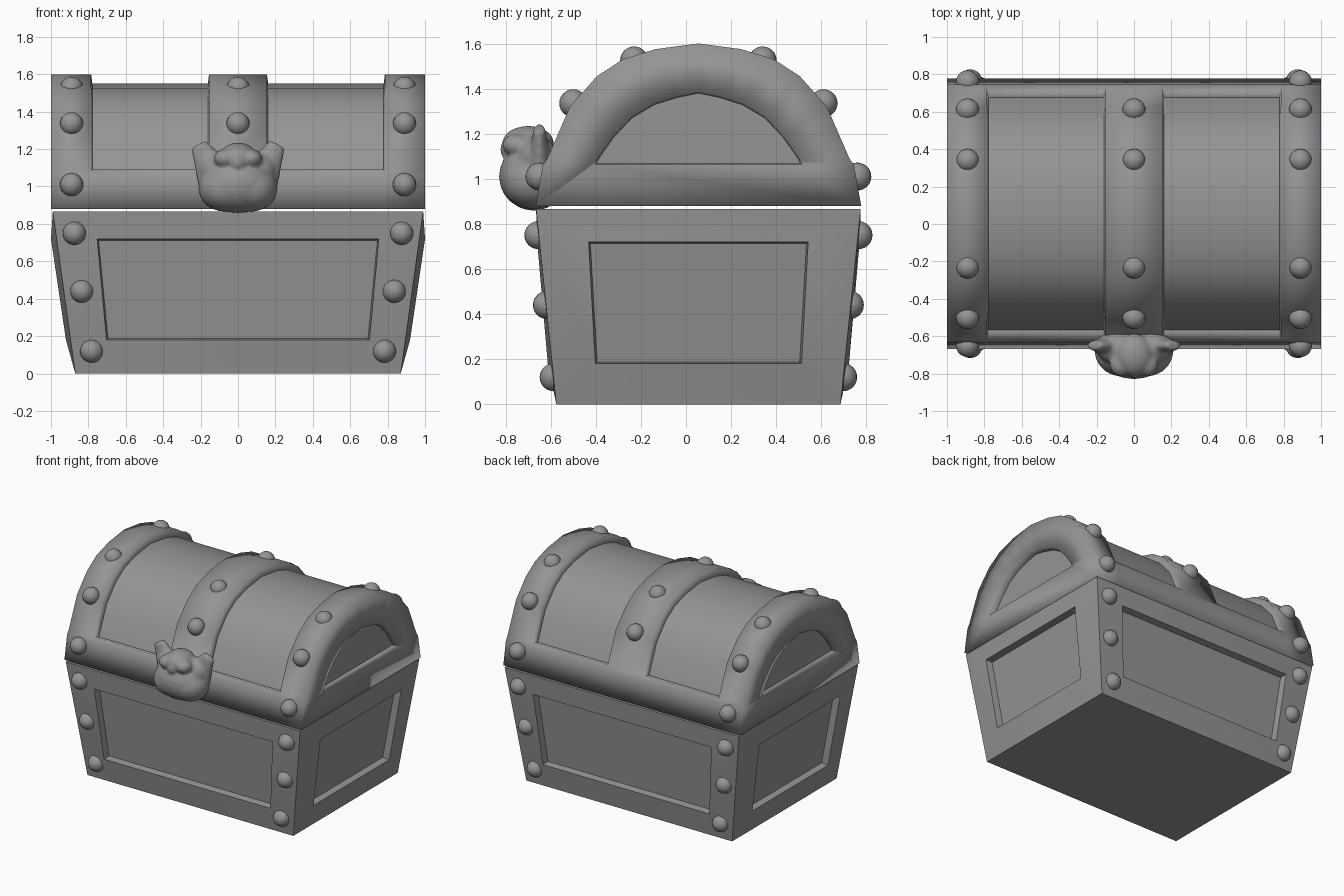
import bpy, bmesh
from math import radians
from mathutils import Vector, Matrix

if "Cube" in bpy.data.objects:
    bpy.data.objects.remove(bpy.data.objects["Cube"])

CY = 0.055  # chest centre in y (lock sticks out in front)
grey = bpy.data.materials.new("dark_grey")
grey.diffuse_color = (.3, .3, .3, 1)
grey.use_nodes = True
grey.node_tree.nodes["Principled BSDF"].inputs["Base Color"].default_value = grey.diffuse_color


def finish(bm, name, sharp=180):
    bmesh.ops.recalc_face_normals(bm, faces=bm.faces)
    me = bpy.data.meshes.new(name)
    bm.to_mesh(me)
    bm.free()
    for p in me.polygons:
        p.use_smooth = True
    if sharp < 180:
        me.set_sharp_from_angle(angle=radians(sharp))
    me.materials.append(grey)
    ob = bpy.data.objects.new(name, me)
    bpy.context.collection.objects.link(ob)
    return ob


def ring_faces(bm, a, b):
    n = len(a)
    for i in range(n):
        j = (i + 1) % n
        bm.faces.new((a[i], a[j], b[j], b[i]))


# chest base: tapered box with a sunken panel on each side
bm = bmesh.new()
corners = [(-1, -1), (1, -1), (1, 1), (-1, 1)]
bot = [bm.verts.new((x * .87, CY + y * .63, 0)) for x, y in corners]
top = [bm.verts.new((x * .99, CY + y * .72, .867)) for x, y in corners]
bm.faces.new(bot)
bm.faces.new(top)
for i in range(4):
    j = (i + 1) % 4
    a, b = corners[i], corners[j]
    front = a[1] == b[1]

    def panel(inset, depth):
        pts = []
        for (sx, sy), z in ((a, .18), (b, .18), (b, .72), (a, .72)):
            up = z > .5
            if front:
                hx, hy = (.753 if up else .703) - inset, (.715 if up else .668) - depth
            else:
                hx, hy = (1.0 if up else .92) - depth, (.487 if up else .457) - inset
            pts.append(bm.verts.new((sx * hx, CY + sy * hy, z + (-inset if up else inset))))
        return pts

    outer, floor = panel(0, 0), panel(.008, .05)
    ring_faces(bm, [bot[i], bot[j], top[j], top[i]], outer)
    ring_faces(bm, outer, floor)
    bm.faces.new(floor)
finish(bm, "chest_base", sharp=35)


# domed lid: arch profile, raised bands, sunken barrel panels and end panels
def mirror(half):
    return [(-y, z) for y, z in half] + [(y, z) for y, z in half[-2::-1]]


arch = mirror([(.722, .88), (.69, 1.06), (.67, 1.09), (.57, 1.32), (.45, 1.455),
               (.335, 1.53), (.19, 1.575), (0, 1.60)])
arch_in = mirror([(.46, 1.065), (.452, 1.08), (.44, 1.10), (.38, 1.185), (.30, 1.27),
                  (.20, 1.33), (.10, 1.362), (0, 1.383)])
xs = [-1, -.785, -.155, .155, .785, 1]
bm = bmesh.new()
rows = [[bm.verts.new((x, CY + y, z)) for y, z in arch] for x in xs]
for r, s in zip(rows, rows[1:]):
    ring_faces(bm, r, s)
for sx, row in ((-1, rows[0]), (1, rows[-1])):
    rim = [bm.verts.new((sx, CY + y, z)) for y, z in arch_in]
    floor = [bm.verts.new((sx * .95, CY + y * .985, 1.065 + (z - 1.065) * .98 + .003))
             for y, z in arch_in]
    ring_faces(bm, row, rim)
    ring_faces(bm, rim, floor)
    bm.faces.new(floor)
bmesh.ops.recalc_face_normals(bm, faces=bm.faces)
for x0, x1 in ((-.785, -.155), (.155, .785)):
    region = [f for f in bm.faces
              if all(x0 - .01 < v.co.x < x1 + .01 and v.co.z > 1.08 for v in f.verts)]
    bmesh.ops.inset_region(bm, faces=region, thickness=.006, depth=-.05,
                           use_even_offset=True, use_boundary=True)
# raised edges shade softly, sunken corners stay crisp
bmesh.ops.recalc_face_normals(bm, faces=bm.faces)
for e in bm.edges:
    e.smooth = e.is_convex or e.calc_face_angle(0) < radians(50)
finish(bm, "lid")


# rivets
bm = bmesh.new()
spots = []
for sx in (-1, 1):
    for sy in (-1, 1):
        for x, y, z in ((.875, .71, .75), (.835, .672, .44), (.783, .642, .12),
                        (.89, .705, 1.01), (.89, .555, 1.335), (.89, .285, 1.525)):
            spots.append((sx * x, CY + sy * y, z))
for sy in (-1, 1):
    spots += [(0, CY + sy * .555, 1.335), (0, CY + sy * .285, 1.525)]
for p in spots:
    bmesh.ops.create_uvsphere(bm, u_segments=20, v_segments=12, radius=.062,
                              matrix=Matrix.Translation(p))
finish(bm, "rivets")


# animal-head lock: blended blobs and two ears
bm = bmesh.new()


def blob(c, r):
    bmesh.ops.create_icosphere(bm, subdivisions=3, radius=1,
                               matrix=Matrix.Translation(c) @ Matrix.Diagonal((*r, 1)))


blob((0, -.675, 1.01), (.20, .155, .152))
for s in (-1, 1):
    blob((s * .07, -.675, .99), (.142, .14, .125))
    blob((s * .09, -.66, 1.09), (.115, .09, .10))
    blob((s * .07, -.75, 1.15), (.06, .065, .05))
    # ear
    base, tip = Vector((s * .12, -.65, 1.06)), Vector((s * .212, -.65, 1.225))
    d = tip - base
    m = (Matrix.Translation((base + tip) / 2) @ Matrix.Diagonal((1, .55, 1, 1))
         @ d.to_track_quat('Z', 'Y').to_matrix().to_4x4())
    bmesh.ops.create_cone(bm, cap_ends=True, segments=20, radius1=.105,
                          radius2=.045, depth=d.length, matrix=m)
blob((0, -.70, 1.16), (.10, .115, .075))
blob((0, -.76, 1.13), (.05, .065, .06))
lock = finish(bm, "lock")
rm = lock.modifiers.new("blend", 'REMESH')
rm.mode, rm.voxel_size, rm.use_smooth_shade = 'VOXEL', .01, True
sm = lock.modifiers.new("soften", 'SMOOTH')
sm.factor, sm.iterations = .5, 8
